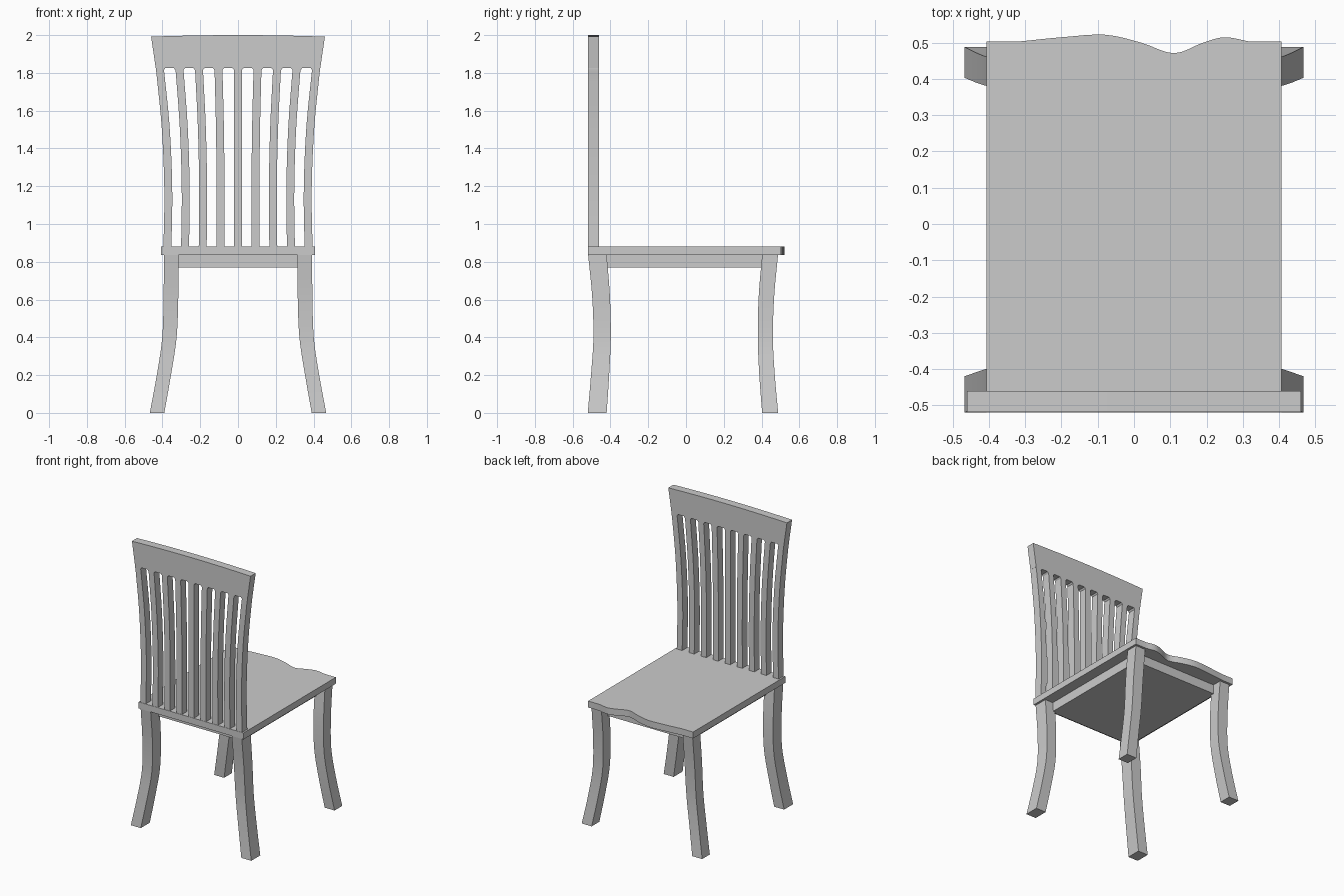
import bpy
from mathutils import Vector

if "Cube" in bpy.data.objects:
    bpy.data.objects.remove(bpy.data.objects["Cube"])


def spline(keys, n=4):
    """Catmull-Rom interpolation through tuples."""
    k = [Vector(p) for p in keys]
    k = [2 * k[0] - k[1]] + k + [2 * k[-1] - k[-2]]
    out = []
    for i in range(1, len(k) - 2):
        a, b, c, d = k[i - 1:i + 3]
        for j in range(n):
            t = j / n
            out.append(0.5 * (2 * b + (c - a) * t + (2 * a - 5 * b + 4 * c - d) * t * t
                              + (3 * b - a - 3 * c + d) * t ** 3))
    return out + [k[-2]]


def loft(name, rings):
    """Solid through a list of equal-sized rings, capped at both ends."""
    n = len(rings[0])
    verts = [p for r in rings for p in r]
    faces = [tuple(range(n))[::-1], tuple(range(len(verts) - n, len(verts)))]
    for i in range(len(rings) - 1):
        for j in range(n):
            k = (j + 1) % n
            faces.append((i * n + j, i * n + k, i * n + n + k, i * n + n + j))
    me = bpy.data.meshes.new(name)
    me.from_pydata(verts, [], faces)
    ob = bpy.data.objects.new(name, me)
    bpy.context.collection.objects.link(ob)
    bpy.context.view_layer.objects.active = ob
    bpy.ops.object.select_all(action='DESELECT')
    ob.select_set(True)
    bpy.ops.object.mode_set(mode='EDIT')
    bpy.ops.mesh.select_all(action='SELECT')
    bpy.ops.mesh.normals_make_consistent(inside=False)
    bpy.ops.object.mode_set(mode='OBJECT')
    bpy.ops.object.shade_smooth_by_angle(angle=0.5)
    return ob


def rect(x0, x1, y0, y1, z):
    return [(x0, y0, z), (x1, y0, z), (x1, y1, z), (x0, y1, z)]


# Seat with a wavy edge
edge = spline([(0.32, 0.503), (0.25, 0.515), (0.19, 0.5), (0.11, 0.471), (0.02, 0.5),
               (-0.08, 0.522), (-0.2, 0.515), (-0.32, 0.503)])
outline = [(-0.407, -0.52), (0.407, -0.52), (0.407, 0.503)] + [tuple(p) for p in edge] + [(-0.407, 0.503)]
loft("seat", [[(x, y, z) for x, y in outline] for z in (0.835, 0.88)])

# Apron block under the seat
loft("apron", [rect(-0.33, 0.33, -0.43, 0.42, z) for z in (0.77, 0.835)])

# Curved legs: inner x, outer x, near y, far y, z
back_keys = [(0.39, 0.467, -0.52, -0.42, 0), (0.355, 0.43, -0.503, -0.407, 0.2),
             (0.325, 0.401, -0.49, -0.398, 0.4), (0.316, 0.394, -0.497, -0.403, 0.62),
             (0.315, 0.392, -0.518, -0.42, 0.835)]
front_keys = [(a, b, y0, y1, z) for (a, b, _, _, z), (y0, y1) in zip(
    back_keys, [(0.403, 0.488), (0.388, 0.47), (0.38, 0.46), (0.385, 0.467), (0.403, 0.487)])]
for name, keys in (("rear_leg", back_keys), ("front_leg", front_keys)):
    path = spline(keys)
    for side, s in (("right", 1), ("left", -1)):
        loft(f"{name}_{side}", [rect(s * p[0], s * p[1], p[2], p[3], p[4]) for p in path])

# Flared backrest: nine slats following the outer edge
Y0, Y1 = -0.518, -0.461
flare = spline([(0.395, 0.87), (0.39, 1.1), (0.393, 1.3), (0.406, 1.54), (0.432, 1.8)], 5)
for i in range(-4, 5):
    rings = []
    for w, z in flare:
        c = i / 4 * (w - 0.021)
        rings.append(rect(c - 0.021, c + 0.021, Y0, Y1, z))
    # small widening where the slat meets the top rail
    c = i / 4 * 0.414
    l = 0.021 if i == -4 else 0.03
    r = 0.021 if i == 4 else 0.03
    rings.append(rect(c - 0.021, c + 0.021, Y0, Y1, 1.815))
    rings.append(rect(c - l, c + r, Y0, Y1, 1.826))
    loft(f"back_slat_{i + 5}", rings)

# Top rail with a slightly arched top
N = 8
rings = []
for i in range(N + 1):
    t = i / N * 2 - 1
    zt = 2.0 - 0.008 * t * t
    xb, xt = 0.4355 * t, 0.46 * t
    rings.append([(xb, Y0, 1.825), (xb, Y1, 1.825), (xt, Y1, zt), (xt, Y0, zt)])
loft("top_rail", rings)
